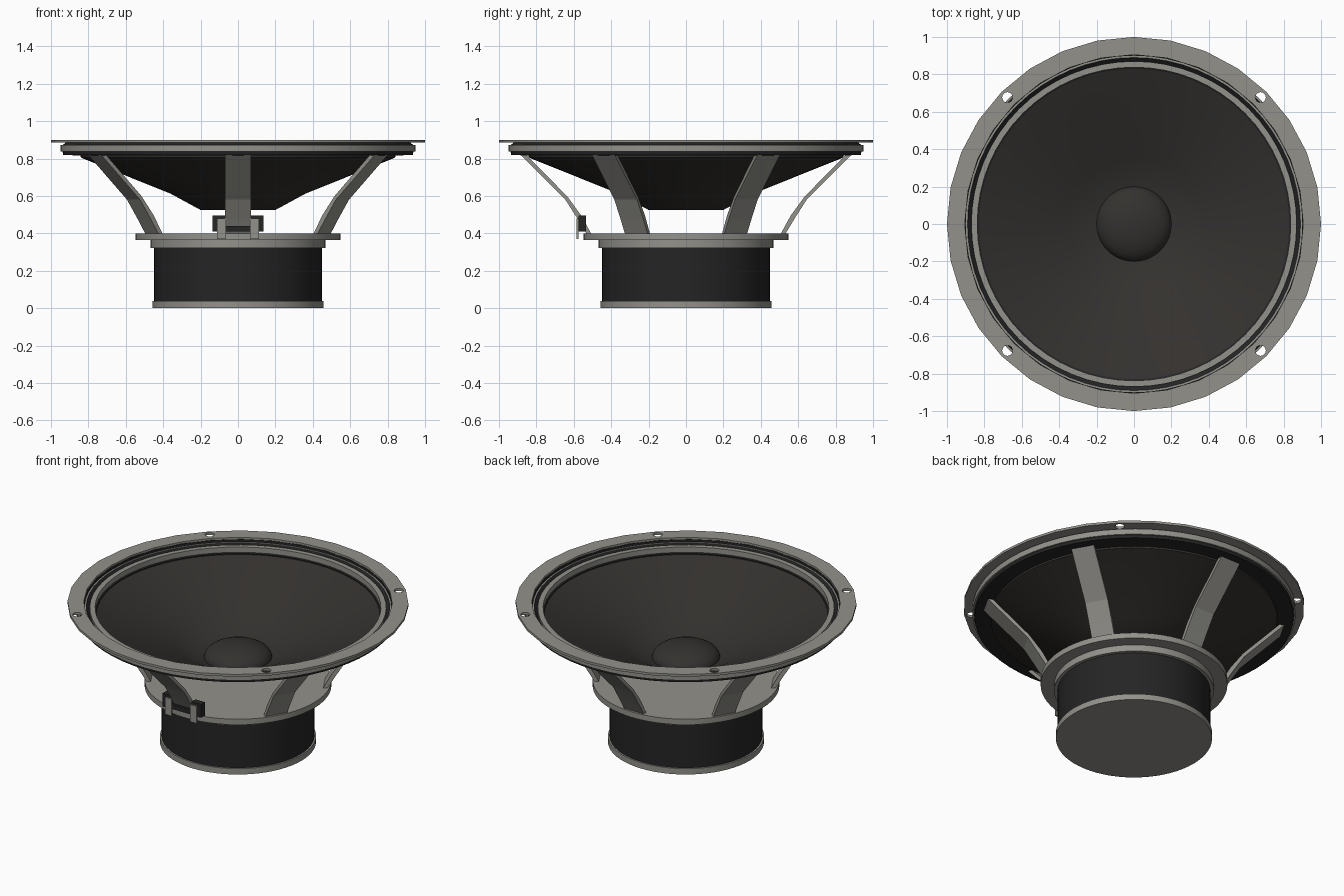
import bpy, bmesh, math
from mathutils import Vector, Matrix

if "Cube" in bpy.data.objects:
    bpy.data.objects.remove(bpy.data.objects["Cube"])


def material(name, rgb):
    m = bpy.data.materials.new(name)
    m.diffuse_color = (*rgb, 1)
    m.use_nodes = True
    m.node_tree.nodes["Principled BSDF"].inputs["Base Color"].default_value = m.diffuse_color
    return m


GREY = material("metal_grey", (0.29, 0.285, 0.26))
BLACK = material("black", (0.018, 0.018, 0.018))
CONE = material("cone_paper", (0.034, 0.031, 0.028))


def finish(name, bm, mat, smooth=True):
    bmesh.ops.recalc_face_normals(bm, faces=bm.faces)
    me = bpy.data.meshes.new(name)
    bm.to_mesh(me)
    bm.free()
    ob = bpy.data.objects.new(name, me)
    bpy.context.collection.objects.link(ob)
    me.materials.append(mat)
    if smooth:
        bpy.ops.object.select_all(action='DESELECT')
        ob.select_set(True)
        bpy.context.view_layer.objects.active = ob
        bpy.ops.object.shade_smooth_by_angle(angle=math.radians(30))
    return ob


def lathe(name, profile, mat, n=64, closed=True):
    """Revolve an (r, z) profile around z."""
    bm = bmesh.new()
    vs = [bm.verts.new((r, 0, z)) for r, z in profile]
    pairs = list(zip(vs, vs[1:])) + ([(vs[-1], vs[0])] if closed else [])
    edges = [bm.edges.new(p) for p in pairs]
    bmesh.ops.spin(bm, geom=vs + edges, axis=(0, 0, 1), cent=(0, 0, 0),
                   angle=math.tau, steps=n, use_merge=True)
    bmesh.ops.remove_doubles(bm, verts=bm.verts, dist=1e-5)
    return finish(name, bm, mat)


def ring(name, r0, r1, z0, z1, mat, n=64):
    return lathe(name, [(r0, z0), (r1, z0), (r1, z1), (r0, z1)], mat, n)


def disc(name, r, z0, z1, mat, n=64):
    return lathe(name, [(0, z0), (r, z0), (r, z1), (0, z1)], mat, n, False)


def box(name, lo, hi, mat):
    bm = bmesh.new()
    lo, hi = Vector(lo), Vector(hi)
    bmesh.ops.create_cube(bm, size=1, matrix=Matrix.Translation((lo + hi) / 2)
                          @ Matrix.Diagonal((*(hi - lo), 1)))
    return finish(name, bm, mat, False)


# Magnet assembly
disc("back_plate", 0.458, 0, 0.038, GREY)
disc("magnet", 0.448, 0.036, 0.325, BLACK)
disc("front_plate", 0.468, 0.322, 0.366, GREY)
disc("basket_base", 0.548, 0.364, 0.4, GREY)

# Basket rim and mounting flange with four screw holes
flange = ring("mounting_flange", 0.905, 1.0, 0.885, 0.9, GREY, 32)
ring("basket_rim", 0.89, 0.948, 0.837, 0.873, GREY)
lathe("rim_gasket", [(0.9, 0.87), (0.94, 0.87), (0.918, 0.888), (0.9, 0.888)], BLACK)
bm = bmesh.new()
for sx in (-1, 1):
    for sy in (-1, 1):
        bmesh.ops.create_cone(bm, cap_ends=True, segments=16, radius1=0.028, radius2=0.028,
                              depth=0.1, matrix=Matrix.Translation((sx * 0.677, sy * 0.677, 0.9)))
cutter = finish("screw_hole_cutter", bm, GREY, False)
cutter.hide_render = True
cutter.hide_set(True)
cut = flange.modifiers.new("screw_holes", 'BOOLEAN')
cut.object = cutter
cut.solver = 'EXACT'

# Six bent basket spokes
for i in range(6):
    side = [(0.485, 0.395), (0.56, 0.395), (0.578, 0.475), (0.645, 0.58), (0.905, 0.84),
            (0.875, 0.84), (0.635, 0.598), (0.56, 0.495)]
    side[0], side[1] = (0.505, 0.395), (0.53, 0.395)
    bm = bmesh.new()
    face = bm.faces.new([bm.verts.new((r, -0.07, z)) for r, z in side])
    ext = bmesh.ops.extrude_face_region(bm, geom=[face])
    moved = [g for g in ext["geom"] if isinstance(g, bmesh.types.BMVert)]
    bmesh.ops.translate(bm, vec=(0, 0.14, 0), verts=moved)
    bm.transform(Matrix.Rotation(math.radians(30 + 60 * i), 4, 'Z'))
    finish(f"spoke_{i + 1}", bm, GREY, False)

# Surround, trim ring, cone and dust cap
lathe("surround", [(0.83, 0.815), (0.935, 0.82), (0.938, 0.838), (0.908, 0.865),
                   (0.89, 0.87), (0.87, 0.85), (0.83, 0.83)], BLACK)
ring("trim_ring", 0.838, 0.87, 0.825, 0.868, GREY)
lathe("cone", [(0, 0.525), (0.2, 0.525), (0.36, 0.612), (0.84, 0.805),
               (0.845, 0.83), (0.36, 0.63), (0.2, 0.548), (0, 0.548)], CONE, 64, False)
lathe("dust_cap", [(0.2 * math.sin(math.pi / 2 * k / 8), 0.55 + 0.09 * math.cos(math.pi / 2 * k / 8))
                   for k in range(9)], CONE, 48, False)

# Terminal block at the front
box("terminal_bar", (-0.08, -0.572, 0.41), (0.08, -0.54, 0.44), BLACK)
for side, s in (("left", -1), ("right", 1)):
    x = sorted((s * 0.07, s * 0.137))
    box(f"terminal_block_{side}", (x[0], -0.575, 0.41), (x[1], -0.535, 0.496), BLACK)
    x = sorted((s * 0.065, s * 0.113))
    box(f"terminal_tab_{side}", (x[0], -0.585, 0.37), (x[1], -0.575, 0.48), GREY)
